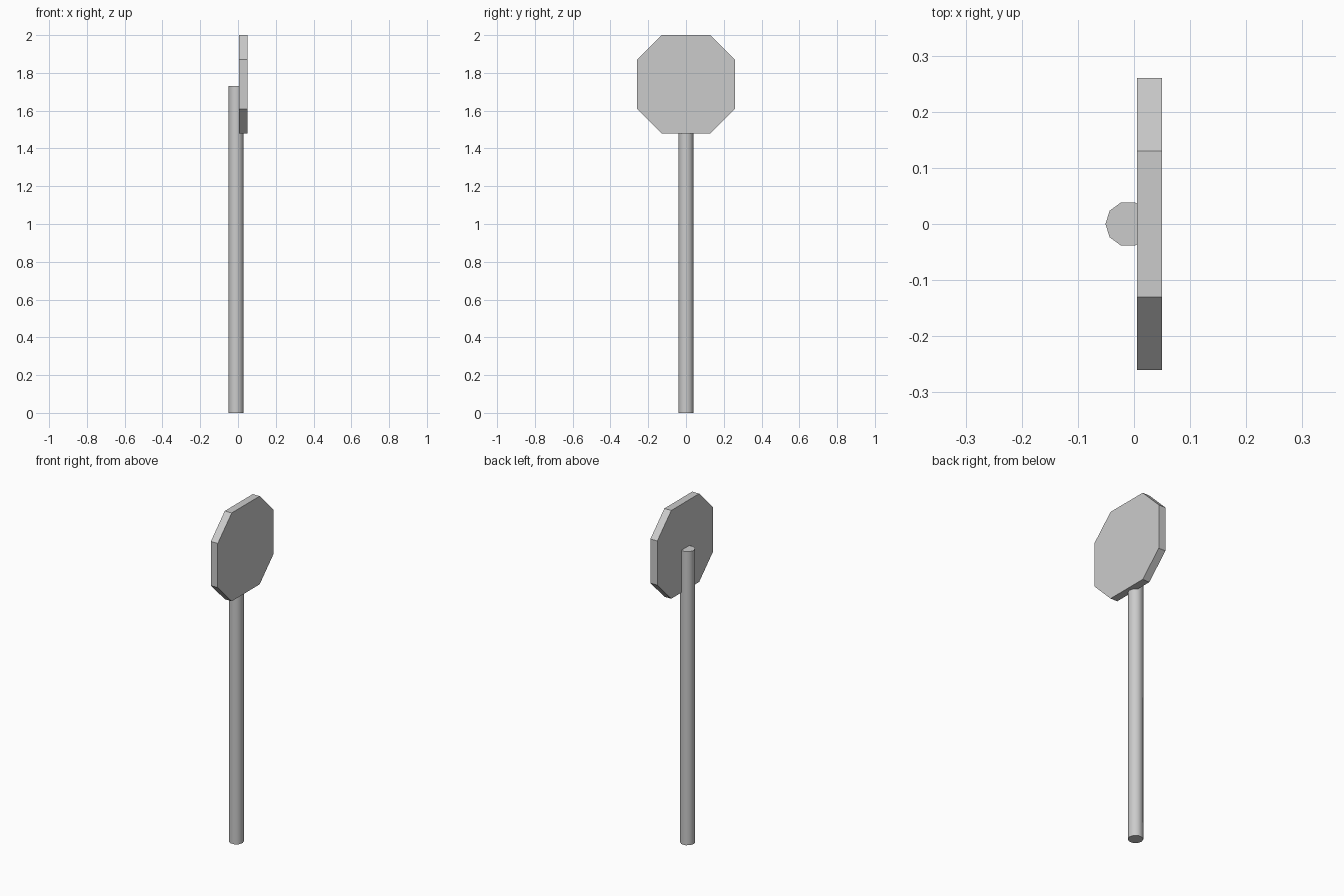
import bpy, bmesh, math

if "Cube" in bpy.data.objects:
    bpy.data.objects.remove(bpy.data.objects["Cube"])

# Round post, ten sides, a vertex pointing along -x
bpy.ops.mesh.primitive_cylinder_add(vertices=10, radius=0.0405, depth=1.73,
                                    location=(-0.0105, 0, 0.865),
                                    rotation=(0, 0, math.pi / 2))
post = bpy.context.object
post.name = "post"
bpy.ops.object.transform_apply(location=False, rotation=True, scale=False)
bpy.ops.object.shade_smooth_by_angle(angle=math.radians(40))

# Octagonal plate: profile in the y-z plane, extruded along x
half, cut, back, front, mid = 0.26, 0.13, 0.005, 0.05, 1.74
profile = [(half, -cut), (half, cut), (cut, half), (-cut, half),
           (-half, cut), (-half, -cut), (-cut, -half), (cut, -half)]
bm = bmesh.new()
face = bm.faces.new([bm.verts.new((back, y, z + mid)) for y, z in profile])
ext = bmesh.ops.extrude_face_region(bm, geom=[face], use_keep_orig=True)
moved = [v for v in ext["geom"] if isinstance(v, bmesh.types.BMVert)]
bmesh.ops.translate(bm, verts=moved, vec=(front - back, 0, 0))
bmesh.ops.recalc_face_normals(bm, faces=bm.faces)
mesh = bpy.data.meshes.new("sign_plate")
bm.to_mesh(mesh)
bm.free()
plate = bpy.data.objects.new("sign_plate", mesh)
bpy.context.collection.objects.link(plate)
